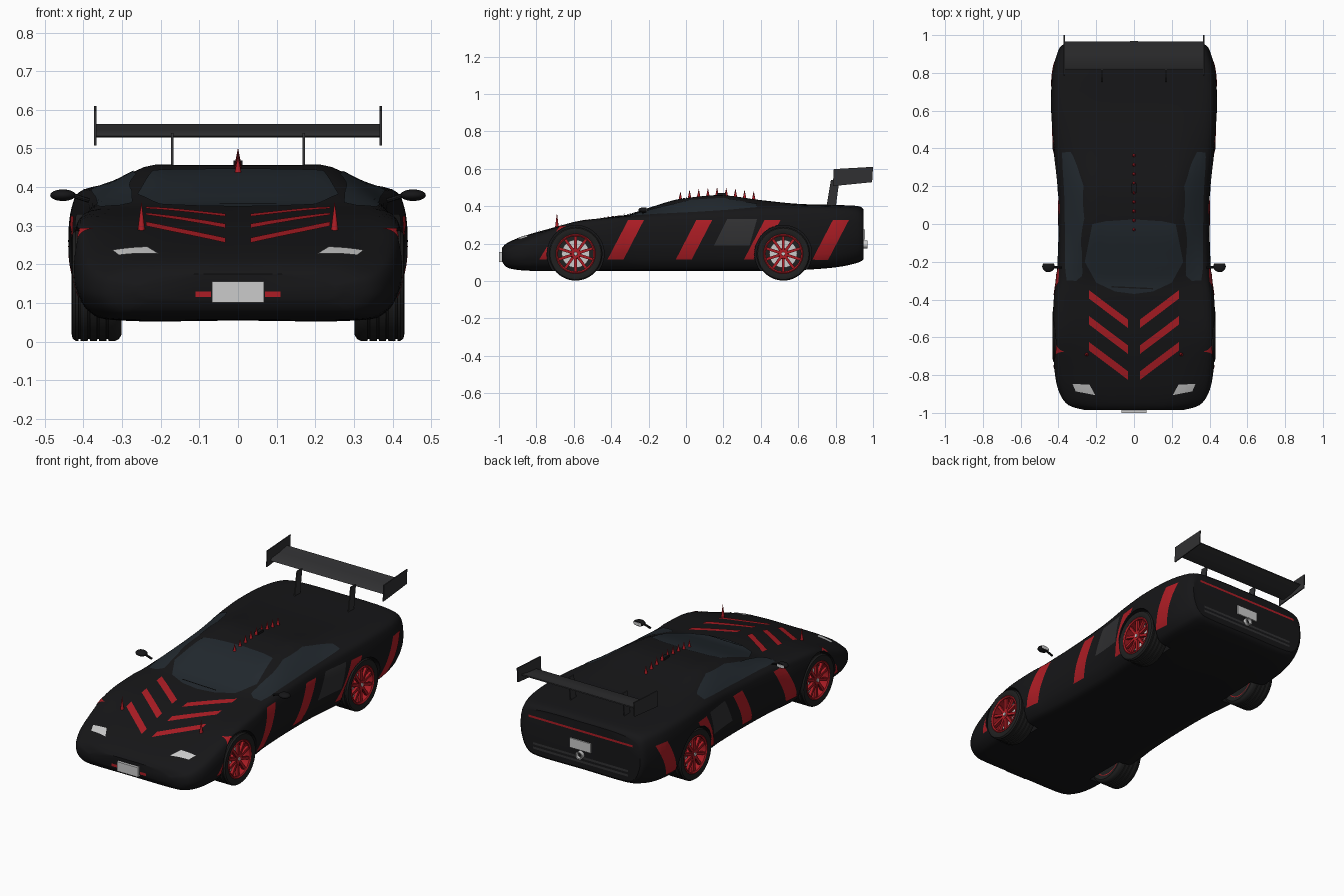
import bpy, bmesh, math
from mathutils import Vector, Matrix
from mathutils.bvhtree import BVHTree

if "Cube" in bpy.data.objects:
    bpy.data.objects.remove(bpy.data.objects["Cube"])


def mat(name, r, g, b):
    m = bpy.data.materials.new(name)
    m.diffuse_color = (r, g, b, 1)
    m.use_nodes = True
    m.node_tree.nodes["Principled BSDF"].inputs["Base Color"].default_value = m.diffuse_color
    return m


BLACK = mat("black_paint", .008, .008, .009)
RED = mat("red_paint", .42, .012, .018)
GLASS = mat("dark_glass", .016, .022, .028)
CARBON = mat("carbon", .03, .03, .032)
RUBBER = mat("rubber", .014, .014, .014)
SILVER = mat("silver", .55, .55, .55)
WHITE = mat("white", .75, .75, .75)


def finish(name, bm, m, recalc=True):
    if recalc:
        bmesh.ops.recalc_face_normals(bm, faces=bm.faces)
    me = bpy.data.meshes.new(name)
    bm.to_mesh(me)
    bm.free()
    ob = bpy.data.objects.new(name, me)
    bpy.context.collection.objects.link(ob)
    me.materials.append(m)
    return ob


def box(name, lo, hi, m):
    bm = bmesh.new()
    lo, hi = Vector(lo), Vector(hi)
    bmesh.ops.create_cube(bm, size=1, matrix=Matrix.Translation((lo + hi) / 2) @ Matrix.Diagonal((*(hi - lo), 1)))
    return finish(name, bm, m)


def plate(name, yz, x0, x1, m):
    """Side profile (y, z) extruded along x."""
    bm = bmesh.new()
    f = bm.faces.new([bm.verts.new((x0, y, z)) for y, z in yz])
    ext = bmesh.ops.extrude_face_region(bm, geom=[f])["geom"]
    bmesh.ops.translate(bm, vec=(x1 - x0, 0, 0), verts=[v for v in ext if isinstance(v, bmesh.types.BMVert)])
    return finish(name, bm, m)


def cone(name, p0, p1, r0, r1, m, seg=16):
    p0, p1 = Vector(p0), Vector(p1)
    rot = (p1 - p0).to_track_quat("Z", "Y").to_matrix().to_4x4()
    bm = bmesh.new()
    bmesh.ops.create_cone(bm, cap_ends=True, segments=seg, radius1=r0, radius2=r1, depth=(p1 - p0).length,
                          matrix=Matrix.Translation((p0 + p1) / 2) @ rot)
    return finish(name, bm, m)


def lathe(name, prof, y, z, s, m, seg=48):
    """Closed (radius, x) profile turned about an axle along x."""
    bm = bmesh.new()
    rings = [[bm.verts.new((s * x, y + r * math.cos(a), z + r * math.sin(a))) for r, x in prof]
             for a in (2 * math.pi * i / seg for i in range(seg))]
    n = len(prof)
    for i in range(seg):
        a, b = rings[i], rings[(i + 1) % seg]
        for j in range(n):
            bm.faces.new((a[j], a[(j + 1) % n], b[(j + 1) % n], b[j]))
    return finish(name, bm, m)


def spline(pts, n, closed=False):
    """Catmull-Rom samples through the points."""
    pts, out, k = [Vector(p) for p in pts], [], len(pts)
    for i in range(k if closed else k - 1):
        q = [pts[(i + d) % k] if closed else pts[min(max(i + d, 0), k - 1)] for d in (-1, 0, 1, 2)]
        for t in (j / n for j in range(n)):
            out.append(.5 * (2 * q[1] + (q[2] - q[0]) * t + (2 * q[0] - 5 * q[1] + 4 * q[2] - q[3]) * t * t
                             + (3 * q[1] - q[0] - 3 * q[2] + q[3]) * t ** 3))
    return out if closed else out + [pts[-1]]


# Body shell: y, half width, floor z, shoulder z, roof half width, roof edge z, centre z
STATIONS = [
    (-.985, .26, .11, .15, .17, .17, .175), (-.96, .345, .075, .172, .25, .192, .20),
    (-.90, .392, .06, .20, .27, .222, .228), (-.80, .418, .055, .24, .28, .256, .26),
    (-.60, .432, .055, .312, .28, .314, .312), (-.40, .425, .055, .335, .27, .34, .343),
    (-.30, .412, .055, .342, .26, .352, .356), (-.20, .405, .055, .352, .255, .38, .387),
    (-.05, .40, .055, .362, .248, .425, .432), (.10, .40, .055, .372, .245, .447, .453),
    (.22, .405, .055, .38, .245, .45, .455), (.40, .425, .055, .39, .26, .427, .432),
    (.60, .439, .06, .394, .29, .409, .412), (.80, .432, .075, .39, .30, .402, .406),
    (.92, .40, .10, .38, .29, .395, .40), (.95, .375, .12, .355, .28, .375, .382)]


def section(y, w, zb, zs, wr, zr, zt):
    h = zs - zb
    half = [(.72 * w, zb), (.9 * w, zb + .1 * h), (.98 * w, zb + .35 * h), (w, zb + .6 * h),
            (.98 * w, zb + .86 * h), (.91 * w, zs), (wr, zr), (.55 * wr, zt)]
    loop = [(0, zb)] + half + [(0, zt)] + [(-x, z) for x, z in reversed(half)]
    return [(p.x, y, p.y) for p in spline(loop, 4, True)]


bm = bmesh.new()
rings = [[bm.verts.new(c) for c in section(*p)] for p in
         (tuple(c) for c in spline(STATIONS, 4))]
for a, b in zip(rings, rings[1:]):
    for j in range(len(a)):
        k = (j + 1) % len(a)
        bm.faces.new((a[j], a[k], b[k], b[j]))
bm.faces.new(rings[0])
bm.faces.new(rings[-1])
bmesh.ops.recalc_face_normals(bm, faces=bm.faces)
TREE = BVHTree.FromBMesh(bm)
body = finish("body_shell", bm, BLACK)

# Wheel arches
AXLES, AXLE_Z, ARCH = (-.59, .52), .145, .152
for y in AXLES:
    for s in (-1, 1):
        cut = cone("arch_cutter", (s * .285, y, AXLE_Z), (s * .6, y, AXLE_Z), ARCH, ARCH, BLACK, 48)
        md = body.modifiers.new("arch", "BOOLEAN")
        md.operation, md.object, md.solver = "DIFFERENCE", cut, "EXACT"
        bpy.context.view_layer.objects.active = body
        bpy.ops.object.modifier_apply(modifier=md.name)
        bpy.data.objects.remove(cut)


def along(edge, t):
    f = t * (len(edge) - 1)
    i = min(int(f), len(edge) - 2)
    return Vector(edge[i]).lerp(Vector(edge[i + 1]), f - i)


def panel(name, e0, e1, axis, sgn, m, nu=12, nv=8, lift=.003):
    """Sheet between two edges, projected on the body along an axis."""
    bm, grid = bmesh.new(), []
    for i in range(nu + 1):
        row = []
        for j in range(nv + 1):
            p = list(along(e0, i / nu).lerp(along(e1, i / nu), j / nv))
            d = [0, 0, 0]
            d[axis] = -sgn
            hidden = axis == 0 and any(math.hypot(p[0] - y, p[1] - AXLE_Z) < ARCH for y in AXLES)
            p.insert(axis, sgn * 2)
            hit, nor, _, _ = TREE.ray_cast(Vector(p), Vector(d))
            row.append(None if hit is None or hidden else bm.verts.new(hit + nor * lift))
        grid.append(row)
    for i in range(nu):
        for j in range(nv):
            q = [grid[i][j], grid[i + 1][j], grid[i + 1][j + 1], grid[i][j + 1]]
            if None not in q:
                f = bm.faces.new(q)
                f.normal_update()
                if f.normal[axis] * sgn < 0:
                    f.normal_flip()
    return finish(name, bm, m, recalc=False)


# Windscreen and cowl wiper
panel("windscreen", [(-.26, -.2), (-.2, -.31), (-.1, -.357), (0, -.37), (.1, -.357), (.2, -.31), (.26, -.2)],
      [(-.22, 0), (-.15, .015), (0, .025), (.15, .015), (.22, 0)], 2, 1, GLASS, 24, 16)
panel("wiper", [(-.12, -.335), (.1, -.345)], [(-.12, -.328), (.1, -.338)], 2, 1, BLACK, 8, 1, .008)

for s in (-1, 1):
    # Side glass, side stripes and intake
    panel("side_window", [(-.3, .346), (-.15, .357), (.05, .367), (.22, .378), (.38, .392)],
          [(-.3, .35), (-.15, .39), (.03, .432), (.2, .442), (.38, .41)], 0, s, GLASS, 24, 8)
    for k in range(5):
        y, top = -.785 + .365 * k, .292 if k == 0 else .325
        panel("side_stripe", [(y, .115), (y + .11, top)], [(y + .085, .115), (y + .195, top)], 0, s, RED, 32, 16)
    panel("side_intake", [(.15, .19), (.22, .33)], [(.34, .19), (.38, .33)], 0, s, CARBON, 12, 12, .002)
    # Bonnet stripes and headlights
    for k in range(3):
        y = -.35 - .137 * k
        panel("bonnet_stripe", [(s * .238, y), (s * .032, y - .155)],
              [(s * .238, y - .045), (s * .032, y - .2)], 2, 1, RED, 12, 4)
    panel("headlight", [(s * .325, -.845), (s * .235, -.85)], [(s * .308, -.885), (s * .205, -.905)], 2, 1, SILVER)
    panel("nose_strip", [(s * .07, .115), (s * .11, .115)], [(s * .07, .13), (s * .11, .13)], 1, -1, RED, 4, 2)
    # Mirrors
    cone("mirror_arm", (s * .385, -.23, .365), (s * .445, -.228, .384), .006, .006, BLACK, 8)
    bm = bmesh.new()
    bmesh.ops.create_uvsphere(bm, u_segments=20, v_segments=12, radius=1,
                              matrix=Matrix.Translation((s * .453, -.225, .379)) @ Matrix.Diagonal((.033, .03, .015, 1)))
    bmesh.ops.bisect_plane(bm, geom=bm.verts[:] + bm.edges[:] + bm.faces[:], plane_co=(0, -.21, 0),
                           plane_no=(0, 1, 0), clear_outer=True)
    bmesh.ops.holes_fill(bm, edges=bm.edges[:])
    finish("mirror_housing", bm, BLACK)
    box("mirror_glass", (s * .453 - .022, -.211, .371), (s * .453 + .022, -.208, .387), SILVER)
    # Wing supports and end plates
    plate("wing_support", [(.75, .39), (.80, .39), (.82, .54), (.775, .54)], s * .167, s * .173, CARBON)
    plate("wing_end_plate", [(.785, .507), (.79, .598), (1, .61), (.995, .528)], s * .366, s * .372, CARBON)

# Wing blade
plate("wing_blade", [(.815, .532), (.83, .543), (.9, .55), (.965, .563), (.966, .557), (.9, .537), (.83, .528)],
      -.367, .367, CARBON)

# Spikes on the roof and bonnet, small roof pod
spots = [(0, -.03 + .049 * k, .042) for k in range(9)] + [(s * .25, -.69, .07) for s in (-1, 1)]
for x, y, h in spots:
    z = TREE.ray_cast(Vector((x, y, 2)), Vector((0, 0, -1)))[0].z
    cone("spike", (x, y, z - .005), (x, y, z + h), .01, .0005, RED, 12)
box("roof_pod", (-.012, .165, .45), (.012, .215, .469), BLACK)

# Nose and tail details
box("front_plate", (-.067, -1, .102), (.067, -.96, .156), WHITE)
panel("tail_light", [(-.33, .325), (.33, .325)], [(-.33, .337), (.33, .337)], 1, 1, RED, 24, 2)
for z in (.15, .175):
    panel("tail_vent", [(-.3, z), (.3, z)], [(-.3, z + .012), (.3, z + .012)], 1, 1, CARBON, 20, 2)
box("rear_plate", (-.067, .94, .222), (.067, .957, .276), WHITE)
lathe_pipe = lathe("exhaust_pipe", [(.022, -.025), (.022, .025), (.016, .025), (.016, -.025)], 0, 0, 1, SILVER, 24)
lathe_pipe.matrix_world = Matrix.Translation((0, .945, .195)) @ Matrix.Rotation(math.pi / 2, 4, "Z")

# Wheels
TYRE = [(.104, .31), (.128, .302), (.138, .308), (.143, .318)]
for x in (.338, .362, .386, .41):
    TYRE += [(.143, x - .003), (.138, x - .002), (.138, x + .002), (.143, x + .003)]
TYRE += [(.143, .42), (.137, .428), (.122, .431), (.104, .424)]
for y in AXLES:
    for s in (-1, 1):
        lathe("tyre", TYRE, y, AXLE_Z, s, RUBBER)
        lathe("rim", [(.106, .31), (.106, .426), (.101, .429), (.094, .424), (.097, .41), (.099, .31)], y, AXLE_Z, s, RED)
        cone("wheel_back", (s * .31, y, AXLE_Z), (s * .36, y, AXLE_Z), .1, .1, RUBBER, 32)
        cone("brake_disc", (s * .36, y, AXLE_Z), (s * .385, y, AXLE_Z), .075, .075, SILVER, 32)
        cone("hub", (s * .38, y, AXLE_Z), (s * .42, y, AXLE_Z), .03, .024, RED, 20)
        cone("hub_cap", (s * .415, y, AXLE_Z), (s * .424, y, AXLE_Z), .011, .009, SILVER, 12)
        bm = bmesh.new()
        for k in range(10):
            m = (Matrix.Translation((s * .41, y, AXLE_Z)) @ Matrix.Rotation(k * math.pi / 5, 4, "X")
                 @ Matrix.Translation((0, 0, .06)) @ Matrix.Diagonal((.016, .015, .078, 1)))
            bmesh.ops.create_cube(bm, size=1, matrix=m)
        finish("spokes", bm, RED)

bpy.ops.object.select_all(action="SELECT")
bpy.context.view_layer.objects.active = body
bpy.ops.object.shade_smooth_by_angle(angle=math.radians(35))
